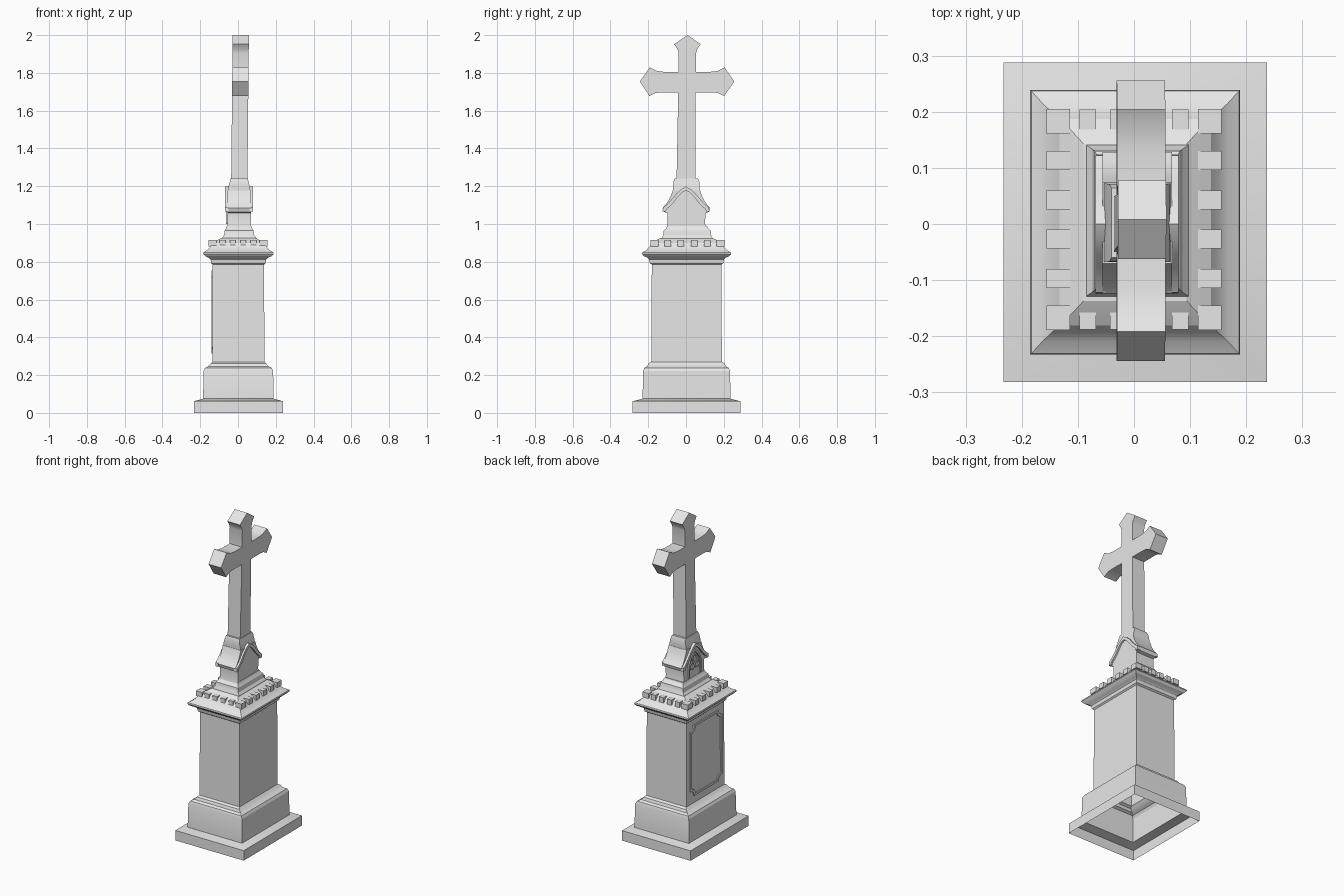
import bpy, bmesh, math
from mathutils import Vector

if "Cube" in bpy.data.objects:
    bpy.data.objects.remove(bpy.data.objects["Cube"])

stone = bpy.data.materials.new("pale_grey_stone")
stone.diffuse_color = (0.8, 0.8, 0.8, 1)
stone.use_nodes = True
stone.node_tree.nodes["Principled BSDF"].inputs["Base Color"].default_value = stone.diffuse_color


def finish(name, bm, recalc=True):
    if recalc:
        bmesh.ops.recalc_face_normals(bm, faces=bm.faces)
    me = bpy.data.meshes.new(name)
    bm.to_mesh(me)
    bm.free()
    me.materials.append(stone)
    ob = bpy.data.objects.new(name, me)
    bpy.context.collection.objects.link(ob)
    bpy.context.view_layer.objects.active = ob
    bpy.ops.object.select_all(action='DESELECT')
    ob.select_set(True)
    bpy.ops.object.shade_smooth_by_angle(angle=math.radians(25))
    return ob


def loft(name, levels, cx=0.0, cy=0.0):
    """Stack of rectangles (z, half x, half y), open underneath."""
    bm = bmesh.new()
    prev = None
    for z, hx, hy in levels:
        ring = [bm.verts.new((cx + sx * hx, cy + sy * hy, z))
                for sx, sy in ((-1, -1), (1, -1), (1, 1), (-1, 1))]
        if prev:
            for i in range(4):
                j = (i + 1) % 4
                bm.faces.new((prev[i], prev[j], ring[j], ring[i]))
        prev = ring
    bm.faces.new(prev)
    return finish(name, bm, recalc=False)


def extrude_x(name, outline, x0, x1, lean=0.0, z0=0.0):
    """Outline in (y, z) extruded along x, with an optional lean in x."""
    bm = bmesh.new()
    face = bm.faces.new([bm.verts.new((x0 + lean * (z - z0), y, z)) for y, z in outline])
    new = bmesh.ops.extrude_face_region(bm, geom=[face])["geom"]
    verts = [g for g in new if isinstance(g, bmesh.types.BMVert)]
    bmesh.ops.translate(bm, verts=verts, vec=(x1 - x0, 0, 0))
    return finish(name, bm)


def mirrored(half, cy=0.0):
    """Close a right-hand half outline by mirroring it in y."""
    return ([(cy + y, z) for y, z in half] +
            [(cy - y, z) for y, z in reversed(half) if y > 1e-5])


def band_x(name, outer, inner, x0, x1):
    """Open moulding between two matching (y, z) lines, extruded along x."""
    bm = bmesh.new()
    o = [bm.verts.new((x0, y, z)) for y, z in outer]
    i = [bm.verts.new((x0, y, z)) for y, z in inner]
    faces = [bm.faces.new((o[k], o[k + 1], i[k + 1], i[k])) for k in range(len(o) - 1)]
    new = bmesh.ops.extrude_face_region(bm, geom=faces)["geom"]
    bmesh.ops.translate(bm, verts=[g for g in new if isinstance(g, bmesh.types.BMVert)],
                        vec=(x1 - x0, 0, 0))
    return finish(name, bm)


# Hollow stepped pedestal: footing, plinth, shaft and cornice
loft("pedestal", [
    (0.0, 0.235, 0.285), (0.062, 0.235, 0.285), (0.075, 0.187, 0.233),
    (0.222, 0.184, 0.230), (0.238, 0.176, 0.224), (0.246, 0.160, 0.208),
    (0.262, 0.146, 0.202), (0.270, 0.138, 0.187), (0.785, 0.136, 0.184),
    (0.792, 0.144, 0.194), (0.812, 0.147, 0.198), (0.822, 0.158, 0.208),
    (0.830, 0.176, 0.226), (0.842, 0.187, 0.236), (0.850, 0.185, 0.234),
    (0.862, 0.165, 0.212), (0.880, 0.148, 0.196), (0.900, 0.135, 0.184),
    (0.912, 0.115, 0.165), (0.925, 0.092, 0.140)], cx=0.002, cy=0.003)

# Crest of small square teeth around the cornice
bm = bmesh.new()


def tooth(x, y, sx, sy):
    r = bmesh.ops.create_cube(bm, size=1)
    for v in r["verts"]:
        top = v.co.z > 0
        v.co = Vector((x + v.co.x * sx, y + v.co.y * sy, 0.914 if top else 0.882))


for side in (-1, 1):
    for k in range(6):
        corner = k in (0, 5)
        tooth(side * 0.135, 0.008 + (k - 2.5) * 0.070, 0.042, 0.044 if corner else 0.034)
    for k in range(4):
        tooth((k - 1.5) * 0.055, 0.008 + side * 0.178, 0.030, 0.036)
finish("crest_teeth", bm)

# Moulded foot carrying the gabled block
loft("block_foot", [
    (0.905, 0.096, 0.142), (0.928, 0.090, 0.134), (0.940, 0.080, 0.127),
    (0.966, 0.076, 0.124), (0.974, 0.070, 0.113), (0.990, 0.064, 0.104)],
    cx=0.006, cy=0.006)

# Gabled block with sweeping eaves
block_half = [(0.106, 0.975), (0.099, 1.00), (0.101, 1.058), (0.119, 1.064),
              (0.126, 1.085), (0.110, 1.102), (0.094, 1.125), (0.082, 1.15),
              (0.072, 1.178)]
extrude_x("gabled_block", mirrored(block_half, 0.002), -0.056, 0.068)
loft("cross_socket", [(1.17, 0.060, 0.070), (1.195, 0.057, 0.070),
                      (1.222, 0.050, 0.069), (1.240, 0.046, 0.062)], cx=0.006, cy=0.002)

# Pointed hood mouldings on both gable faces
hood = [(0.124, 1.066), (0.122, 1.088), (0.100, 1.104), (0.078, 1.128),
        (0.052, 1.160), (0.026, 1.184), (0.0, 1.198)]
hood_in = [(0.106, 1.066), (0.104, 1.078), (0.087, 1.092), (0.064, 1.116),
           (0.042, 1.145), (0.021, 1.166), (0.0, 1.178)]


def both(line):
    return line + [(-y, z) for y, z in reversed(line[:-1])]


for label, x0, x1 in (("left", -0.069, -0.05), ("right", 0.06, 0.079)):
    band_x("hood_" + label, both(hood), both(hood_in), x0, x1)

# Arch tracery with a small rosette on the left gable
arch = [(0.062, 1.0), (0.062, 1.07), (0.050, 1.105), (0.028, 1.138), (0.0, 1.160)]
arch_in = [(0.052, 1.0), (0.052, 1.068), (0.041, 1.098), (0.022, 1.126), (0.0, 1.145)]
band_x("tracery_arch", both(arch), both(arch_in), -0.064, -0.05)


def circle(y, z, r, n=12):
    return [(y + r * math.cos(2 * math.pi * k / n), z + r * math.sin(2 * math.pi * k / n))
            for k in range(n + 1)]


for k, (y, z) in enumerate(((0, 1.105), (-0.024, 1.062), (0.024, 1.062))):
    band_x("tracery_ring_%d" % k, circle(y, z, 0.024), circle(y, z, 0.016), -0.062, -0.05)

# Inscription panel border with scooped corners on the left shaft face


def panel(hy, z0, z1, r):
    pts = []
    for cy, cz, a0 in ((hy, z1, 270), (-hy, z1, 360), (-hy, z0, 90), (hy, z0, 180)):
        for k in range(5):
            a = math.radians(a0 - k * 22.5)
            pts.append((cy + r * math.cos(a), cz + r * math.sin(a)))
    return pts + pts[:1]


band_x("panel_border", panel(0.155, 0.315, 0.755, 0.035),
       panel(0.143, 0.327, 0.743, 0.035), -0.141, -0.132)

# Tall cross with flared pointed ends, leaning very slightly
cross_half = [(0.050, 1.235), (0.046, 1.697), (0.135, 1.697), (0.165, 1.694),
              (0.198, 1.677), (0.250, 1.755), (0.198, 1.829), (0.160, 1.810),
              (0.118, 1.805), (0.046, 1.805), (0.046, 1.905), (0.052, 1.925),
              (0.070, 1.952), (0.0, 2.0)]
cross = [(y + 0.008 * (z - 1.235) / 0.765, z) for y, z in mirrored(cross_half)]
extrude_x("cross", cross, -0.036, 0.050, lean=0.010, z0=1.235)
